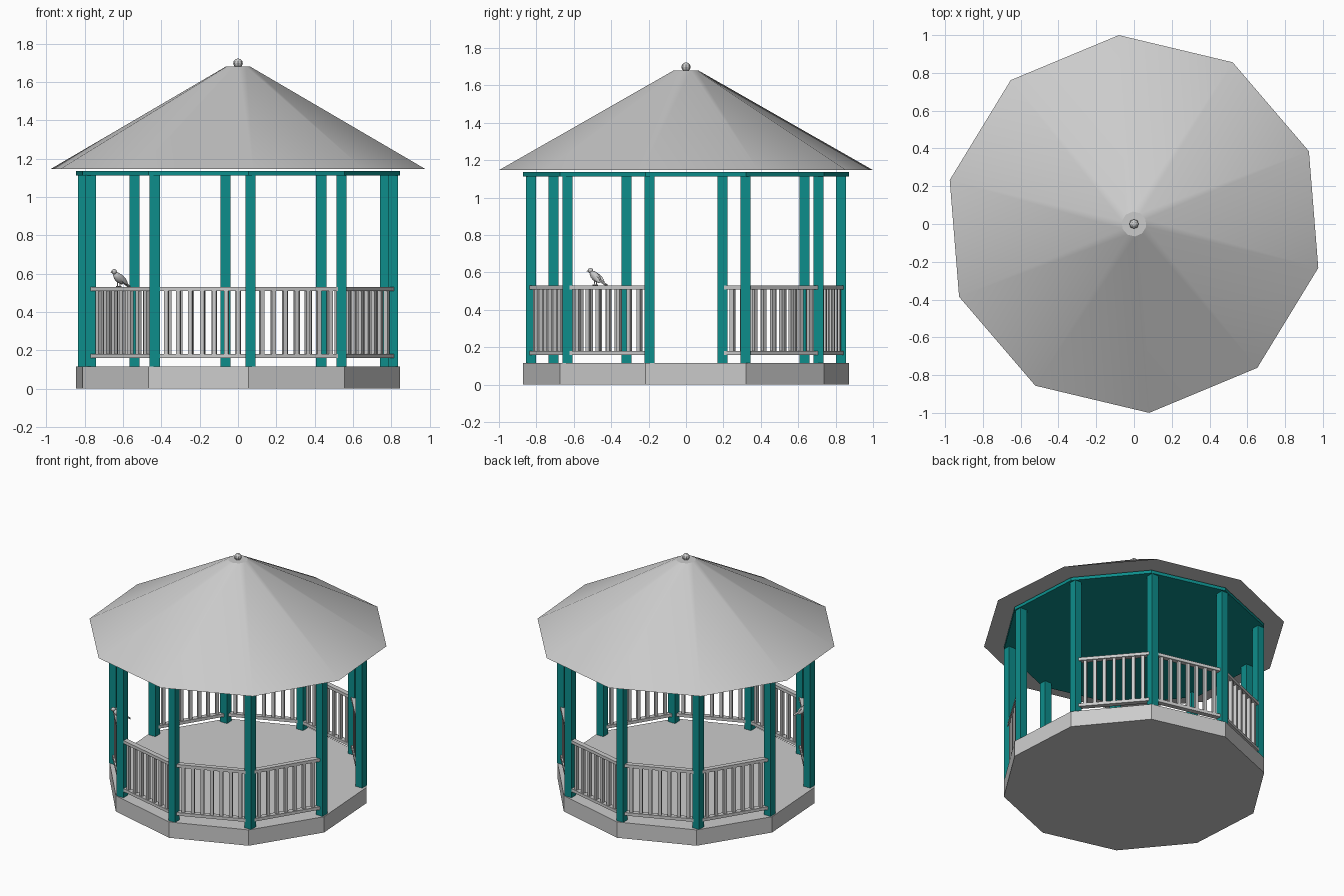
import bpy, bmesh, math
from mathutils import Vector, Matrix

old = bpy.data.objects.get("Cube")
if old:
    bpy.data.objects.remove(old)


def material(name, rgb):
    m = bpy.data.materials.new(name)
    m.use_nodes = True
    m.diffuse_color = (*rgb, 1)
    m.node_tree.nodes["Principled BSDF"].inputs["Base Color"].default_value = (*rgb, 1)
    return m


GREY = material("pale grey", (0.60, 0.60, 0.60))
TEAL = material("teal paint", (0.004, 0.27, 0.26))

SIDES = 10
STEP = 2 * math.pi / SIDES


def finish(name, bm, mat, smooth_angle=None):
    """Turn a bmesh into a named object."""
    bmesh.ops.recalc_face_normals(bm, faces=bm.faces)
    me = bpy.data.meshes.new(name)
    bm.to_mesh(me)
    bm.free()
    me.materials.append(mat)
    ob = bpy.data.objects.new(name, me)
    bpy.context.collection.objects.link(ob)
    if smooth_angle:
        bpy.ops.object.select_all(action='DESELECT')
        ob.select_set(True)
        bpy.context.view_layer.objects.active = ob
        bpy.ops.object.shade_smooth_by_angle(angle=math.radians(smooth_angle))
    return ob


def frustum(bm, r1, r2, z1, z2, sides=SIDES, start=0.0):
    """Capped ring with its first corner at the start angle (degrees)."""
    rot = Matrix.Rotation(math.radians(start), 4, 'Z')
    rings = []
    for r, z in ((r1, z1), (r2, z2)):
        rings.append([bm.verts.new(rot @ Vector((r * math.cos(i * 2 * math.pi / sides),
                                                 r * math.sin(i * 2 * math.pi / sides), z)))
                      for i in range(sides)])
    for i in range(sides):
        j = (i + 1) % sides
        bm.faces.new((rings[0][i], rings[0][j], rings[1][j], rings[1][i]))
    bm.faces.new(rings[0][::-1])
    bm.faces.new(rings[1])


def box(bm, centre, size, angle=0.0):
    m = (Matrix.Translation(centre) @ Matrix.Rotation(angle, 4, 'Z')
         @ Matrix.Diagonal((*size, 1)))
    bmesh.ops.create_cube(bm, size=1, matrix=m)


def rod(bm, a, b, r1, r2, sides=8):
    """Tapered round rod between two points."""
    a, b = Vector(a), Vector(b)
    d = b - a
    m = Matrix.Translation((a + b) / 2) @ d.to_track_quat('Z', 'Y').to_matrix().to_4x4()
    bmesh.ops.create_cone(bm, cap_ends=True, segments=sides, radius1=r1, radius2=r2,
                          depth=d.length, matrix=m)


# Floor slab, ceiling and roof
bm = bmesh.new()
frustum(bm, 0.873, 0.873, 0.0, 0.115, start=-86.4)
finish("floor_slab", bm, GREY)

bm = bmesh.new()
frustum(bm, 0.873, 0.873, 1.113, 1.136, start=-86.4)
finish("ceiling", bm, TEAL)

bm = bmesh.new()
frustum(bm, 1.003, 0.066, 1.147, 1.68, start=-85.4)
finish("roof", bm, GREY, 25)

# Finial
bm = bmesh.new()
frustum(bm, 0.016, 0.013, 1.675, 1.695, sides=8)
bmesh.ops.create_uvsphere(bm, u_segments=8, v_segments=6, radius=0.025,
                          matrix=Matrix.Translation((0, 0, 1.698)))
finish("finial", bm, GREY)

# Posts, all square to the axes
corners = []
for i in range(SIDES):
    a = math.radians(-85.5) + i * STEP
    corners.append(Vector((0.832 * math.cos(a), 0.832 * math.sin(a), 0)))
for i, c in enumerate(corners):
    bm = bmesh.new()
    box(bm, c + Vector((0, 0, 0.615)), (0.054, 0.054, 1.0))
    finish(f"post_{i + 1}", bm, TEAL)

# Railings on every bay but the two entrances on the +x and -x sides
BARS = 7
for i in range(SIDES):
    if i in (2, 7):
        continue
    p, q = corners[i], corners[(i + 1) % SIDES]
    d = q - p
    angle = math.atan2(d.y, d.x)
    mid = (p + q) / 2
    bm = bmesh.new()
    box(bm, mid + Vector((0, 0, 0.52)), (d.length, 0.036, 0.022), angle)
    box(bm, mid + Vector((0, 0, 0.17)), (d.length, 0.036, 0.022), angle)
    for k in range(BARS):
        c = p.lerp(q, (k + 1) / (BARS + 1))
        box(bm, c + Vector((0, 0, 0.345)), (0.022, 0.022, 0.33), angle)
    finish(f"railing_{i + 1}", bm, GREY)

# Bird on the railing, made facing +x and then turned outwards
bm = bmesh.new()


def blob(centre, size, pitch=0.0):
    m = (Matrix.Translation(centre) @ Matrix.Rotation(pitch, 4, 'Y')
         @ Matrix.Diagonal((*size, 1)))
    bmesh.ops.create_uvsphere(bm, u_segments=12, v_segments=8, radius=1, matrix=m)


blob((0.008, 0, 0.047), (0.041, 0.021, 0.022), math.radians(-38))      # body
blob((0.042, 0, 0.079), (0.016, 0.013, 0.014))                         # head
rod(bm, (0.054, 0, 0.079), (0.071, 0, 0.075), 0.005, 0.0005)           # beak
for s in (-1, 1):
    blob((-0.010, s * 0.017, 0.040), (0.042, 0.006, 0.014), math.radians(-38))  # wing
    rod(bm, (0.004, s * 0.009, 0.03), (0.006, s * 0.009, 0.0), 0.003, 0.002, 6)  # leg
    rod(bm, (-0.004, s * 0.009, 0.002), (0.018, s * 0.009, 0.002), 0.002, 0.002, 6)
box_m = (Matrix.Translation((-0.046, 0, 0.016)) @ Matrix.Rotation(math.radians(-28), 4, 'Y')
         @ Matrix.Diagonal((0.06, 0.02, 0.006, 1)))
bmesh.ops.create_cube(bm, size=1, matrix=box_m)                        # tail
bird = finish("bird", bm, GREY, 40)
bird.location = (-0.618, -0.480, 0.531)
bird.rotation_euler = (0, 0, math.radians(-133))
